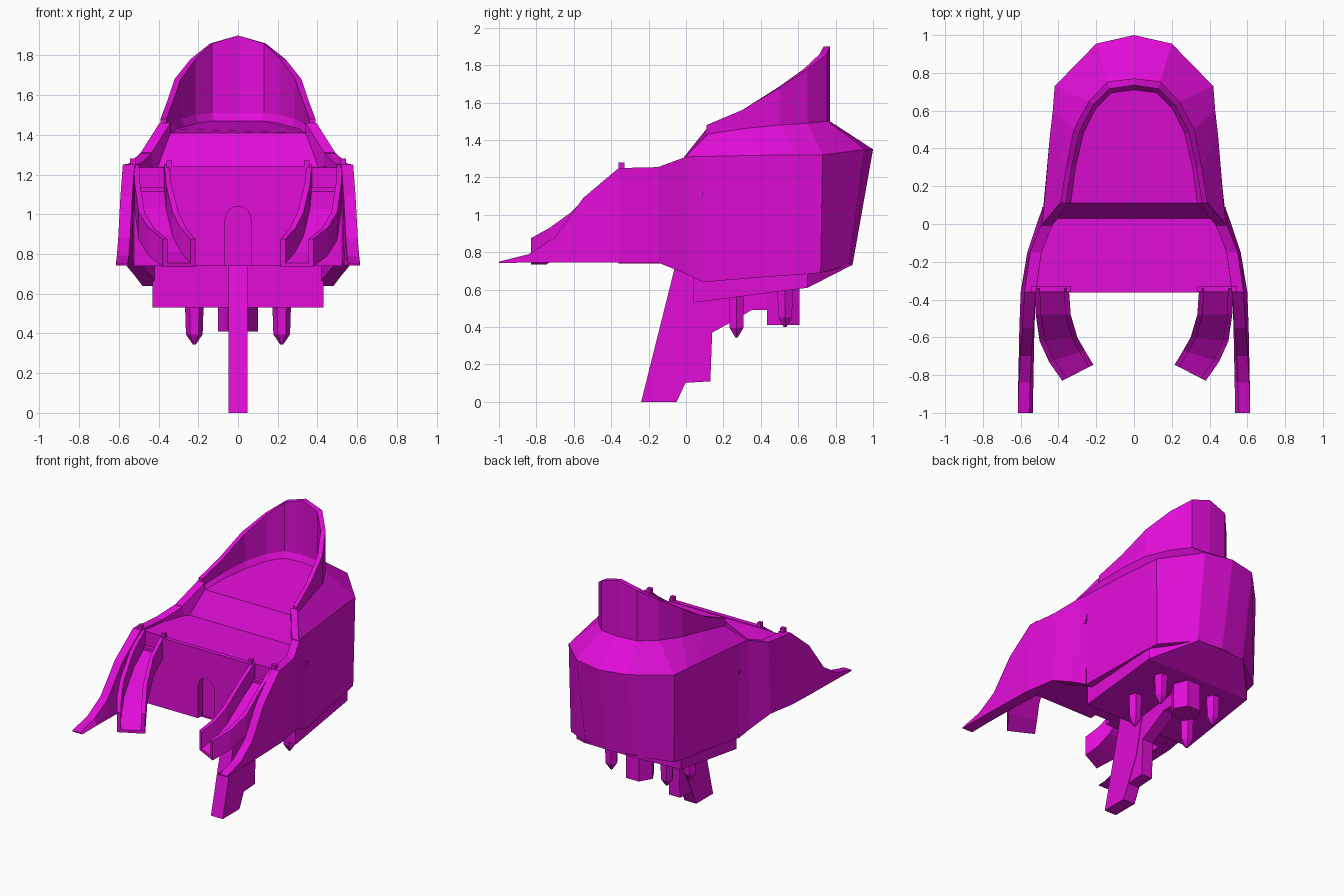
import bpy
import bmesh
from math import cos, sin, pi

if "Cube" in bpy.data.objects:
    bpy.data.objects.remove(bpy.data.objects["Cube"], do_unlink=True)

# Single flat colour
paint = bpy.data.materials.new("magenta")
paint.use_nodes = True
colour = (0.75, 0.004, 0.68, 1)
paint.diffuse_color = colour
for node in paint.node_tree.nodes:
    if node.type == 'BSDF_PRINCIPLED':
        node.inputs["Base Color"].default_value = colour


def loft(name, rings, closed=True, mirror=False):
    """Skin a list of equal length rings of points, optionally mirrored in x."""
    bm = bmesh.new()
    rows = [[bm.verts.new(point) for point in ring] for ring in rings]
    count = len(rows[0])
    for low, high in zip(rows, rows[1:]):
        for i in range(count if closed else count - 1):
            j = (i + 1) % count
            bm.faces.new((low[i], low[j], high[j], high[i]))
    bm.faces.new(rows[0][::-1])
    bm.faces.new(rows[-1])
    bmesh.ops.recalc_face_normals(bm, faces=bm.faces[:])
    mesh = bpy.data.meshes.new(name)
    bm.to_mesh(mesh)
    bm.free()
    mesh.materials.append(paint)
    obj = bpy.data.objects.new(name, mesh)
    bpy.context.collection.objects.link(obj)
    if mirror:
        obj.modifiers.new("Mirror", 'MIRROR').use_axis = (True, False, False)
    return obj


def box(name, x, y, z, mirror=False):
    """Box from a (low, high) pair on each axis."""
    rings = [[(x[0], y[0], h), (x[1], y[0], h), (x[1], y[1], h), (x[0], y[1], h)] for h in z]
    return loft(name, rings, mirror=mirror)


def slab(name, profile, half_width):
    """Side profile of (y, z) points extruded across x."""
    return loft(name, [[(s * half_width, y, z) for y, z in profile] for s in (-1, 1)])


def hexagon(name, x, y, levels, mirror=False):
    """Six sided turned part from (radius, z) levels."""
    rings = [[(x + r * cos(pi * k / 3), y + r * sin(pi * k / 3), z) for k in range(6)]
             for r, z in levels]
    return loft(name, rings, mirror=mirror)


def both_sides(half):
    """Complete a row of points that starts on the centre line."""
    return [(-x, y, z) for x, y, z in half[:0:-1]] + half


def carve(target, cutter):
    """Cut one shape out of another and discard the cutter."""
    cutter.hide_render = True
    cut = target.modifiers.new("Carve", 'BOOLEAN')
    cut.operation = 'DIFFERENCE'
    cut.solver = 'EXACT'
    cut.object = cutter
    bpy.context.view_layer.objects.active = target
    bpy.ops.object.modifier_apply(modifier=cut.name)
    bpy.data.objects.remove(cutter, do_unlink=True)


# Hull: horseshoe rows from the wall foot up to the sunken upper deck
wall_foot = [(0, .89, .73), (.19, .87, .73), (.41, .72, .69),
             (.43, .6, .68), (.44, .45, .67), (.48, .09, .64)]
waist = [(0, 1, 1.35), (.2, .955, 1.35), (.42, .73, 1.32),
         (.43, .6, 1.32), (.445, .47, 1.32), (.485, 0, 1.31)]
collar = [(0, .77, 1.5), (.14, .755, 1.5), (.24, .65, 1.49),
          (.32, .5, 1.48), (.36, .3, 1.46), (.39, .11, 1.43)]
ledge = [(0, .735, 1.51), (.13, .715, 1.51), (.215, .63, 1.5),
         (.288, .49, 1.48), (.33, .3, 1.46), (.36, .11, 1.43)]
deck_rim = [(0, .71, 1.47), (.12, .695, 1.47), (.2, .615, 1.46),
            (.268, .48, 1.44), (.31, .3, 1.43), (.335, .11, 1.41)]
loft("hull", [both_sides(row) for row in (wall_foot, waist, collar, ledge, deck_rim)],
     closed=False)

# Belly: straight sided keel tapering up to the stern
keel = [(.43, .04, .53, .745), (.415, .65, .61, .72), (.19, .88, .728, .74)]
loft("belly", [[(-x, y, low), (x, y, low), (x, y, high), (-x, y, high)]
               for x, y, low, high in keel])

# Canopy: curved wall standing on the collar, falling towards the front
tops = (1.9, 1.86, 1.78, 1.68, 1.56, 1.48)


def raised(row):
    return both_sides([(x, y, top) for (x, y, z), top in zip(row, tops)])


canopy_rings = zip(both_sides(collar), raised(collar), raised(ledge), both_sides(ledge))
loft("canopy_wall", list(canopy_rings))

# Front block: door wall, level lower deck and step to the upper deck
block = [(.53, -.36, .74), (.53, -.36, 1.235), (.465, .03, 1.24),
         (.375, .11, 1.41), (.44, .11, .74)]
front_block = loft("front_block", [[(s * x, y, z) for x, y, z in block] for s in (-1, 1)])

# Arched doorway and the two passages at the ramp heads
arch = [(-.065, .7), (.065, .7)]
arch += [(.065 * cos(pi * k / 8), .975 + .065 * sin(pi * k / 8)) for k in range(9)]
carve(front_block, loft("doorway_cutter", [[(x, y, z) for x, z in arch] for y in (-.45, -.31)]))
for side in (-1, 1):
    edges = sorted((side * .35, side * .515))
    carve(front_block, box("passage_cutter", edges, (-.45, -.33), (1.135, 1.3)))

# Beam across the front edge of the lower deck
box("deck_beam", (-.35, .35), (-.363, -.33), (1.135, 1.24))

# Side wings: stations of y, foot x, foot z, top x, top z
stations = [(-1, .615, .742, .615, .75), (-.84, .613, .745, .61, .79),
            (-.7, .61, .745, .603, .88), (-.55, .607, .745, .592, 1.09),
            (-.36, .6, .745, .58, 1.25), (-.15, .565, .745, .55, 1.255),
            (0, .515, .685, .49, 1.31), (.09, .482, .64, .475, 1.31)]
wing_rings = [[(fx, y, fz), (tx, y, tz), (tx - .06, y, tz), (fx - .08, y, fz)]
              for y, fx, fz, tx, tz in stations]
loft("side_wing", wing_rings, mirror=True)


# Shoulder rails joining the wings to the canopy
def rail_section(x, y, z):
    return [(x, y, z - .12), (x, y, z), (x - .055, y, z), (x - .055, y, z - .12)]


loft("shoulder_rail", [rail_section(.49, -.01, 1.31), rail_section(.395, .11, 1.46)], mirror=True)

# Curved ramps with raised rails: outer x, outer y, inner x, inner y, floor z
path = [(.525, -.34, .345, -.34, 1.13), (.52, -.48, .335, -.48, 1.03),
        (.5, -.62, .3, -.6, .89), (.45, -.73, .26, -.67, .81), (.38, -.83, .215, -.745, .755)]
ramp_rings = []
for ox, oy, ix, iy, z in path:
    across = [(0, -.02), (1, -.02), (1, .12), (.85, .12), (.85, 0), (.15, 0), (.15, .12), (0, .12)]
    ramp_rings.append([(ox + (ix - ox) * t, oy + (iy - oy) * t, z + h) for t, h in across])
loft("ramp", ramp_rings, mirror=True)

# Small posts at the ramp heads and nubs on the hull sides
box("inner_post", (.333, .36), (-.36, -.33), (1.13, 1.27), mirror=True)
box("outer_post", (.515, .545), (-.36, -.33), (1.13, 1.28), mirror=True)
box("side_nub", (.46, .487), (.04, .09), (1.1, 1.125), mirror=True)

# Support leg with its rear brace
slab("front_leg", [(-.24, 0), (-.05, 0), (.08, .28), (.14, .56), (.14, .76), (-.05, .76)], .047)
slab("leg_brace", [(-.03, .1), (.13, .11), (.14, .37), (.23, .42), (.35, .49),
                   (.45, .49), (.45, .6), (.05, .6)], .043)

# Underside thrusters
for label, y, tip in (("front", .27, .345), ("rear", .53, .4)):
    hexagon(label + "_nozzle", .22, y, [(.008, tip), (.042, tip + .05), (.05, .64)], mirror=True)
hexagon("centre_thruster", 0, .52, [(.1, .41), (.1, .64)])
